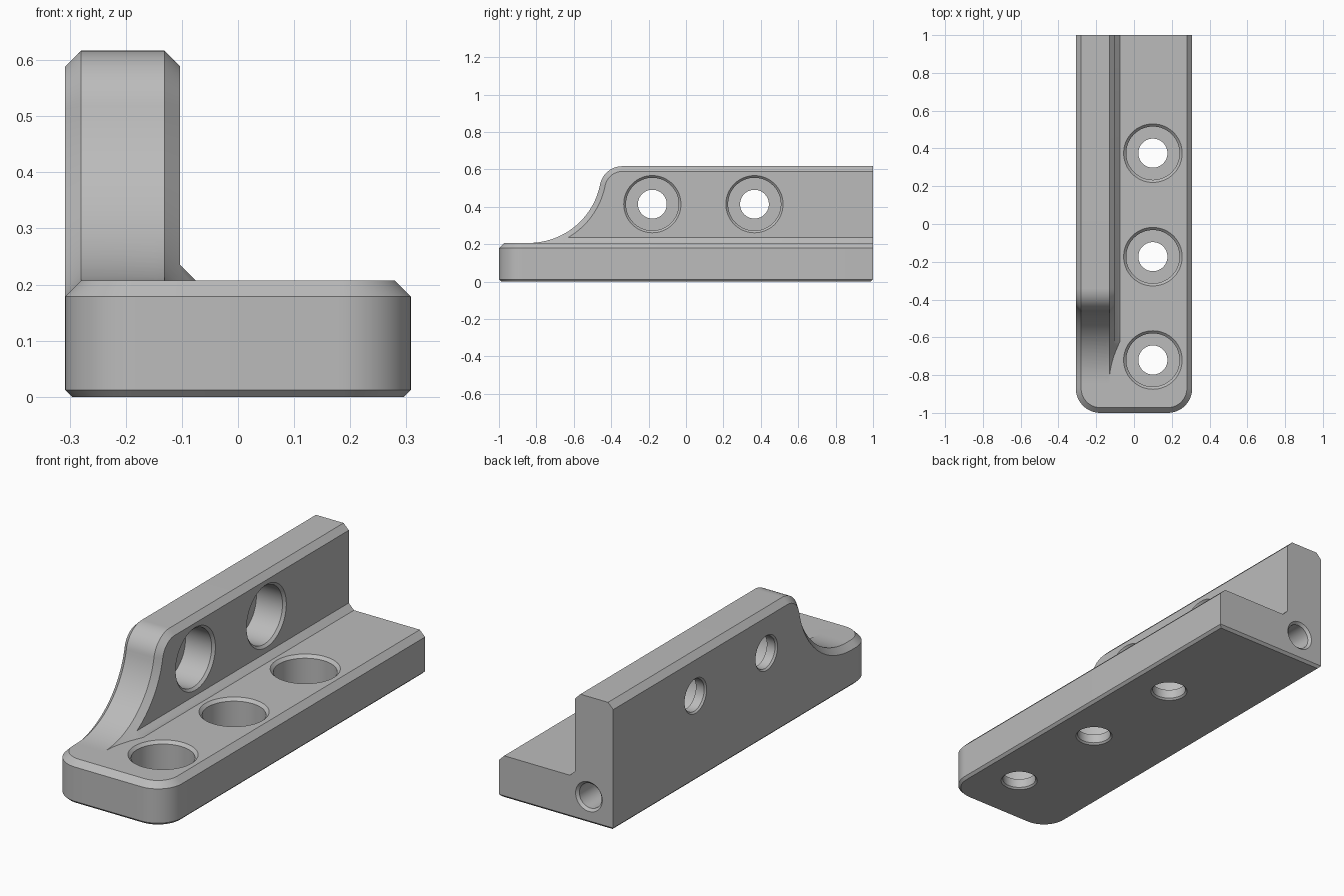
import bpy, bmesh, math
from mathutils import Vector

if "Cube" in bpy.data.objects:
    bpy.data.objects.remove(bpy.data.objects["Cube"])

X, C = 0.308, 0.028            # half width, main chamfer
BASE_Z = 0.207                 # top of the foot
WALL_IN = -0.103               # inner face of the upright

grey = bpy.data.materials.new("plain_grey")
grey.diffuse_color = (0.5, 0.5, 0.5, 1)
grey.use_nodes = True
grey.node_tree.nodes["Principled BSDF"].inputs["Base Color"].default_value = grey.diffuse_color


def loft(name, loops):
    """Closed solid through a list of equally sized point loops."""
    bm = bmesh.new()
    rings = [[bm.verts.new(p) for p in loop] for loop in loops]
    n = len(rings[0])
    for a, b in zip(rings, rings[1:]):
        for i in range(n):
            j = (i + 1) % n
            bm.faces.new((a[i], a[j], b[j], b[i]))
    bm.faces.new(rings[0])
    bm.faces.new(rings[-1])
    bmesh.ops.recalc_face_normals(bm, faces=bm.faces)
    me = bpy.data.meshes.new(name)
    bm.to_mesh(me)
    bm.free()
    me.materials.append(grey)
    ob = bpy.data.objects.new(name, me)
    bpy.context.collection.objects.link(ob)
    return ob


def combine(target, tool, operation):
    """Apply a boolean and remove the tool object."""
    mod = target.modifiers.new("cut", 'BOOLEAN')
    mod.operation, mod.solver, mod.object = operation, 'EXACT', tool
    bpy.context.view_layer.objects.active = target
    bpy.ops.object.modifier_apply(modifier=mod.name)
    bpy.data.objects.remove(tool)


def arc(cx, cy, r, a0, a1, n):
    return [(cx + r * math.cos(a0 + (a1 - a0) * i / n),
             cy + r * math.sin(a0 + (a1 - a0) * i / n)) for i in range(n + 1)]


def foot_outline(d, back, z, r=0.13):
    """Plan of the foot inset by d, with rounded front corners."""
    pts = [(X - d, 1 - back), (-X + d, 1 - back)]
    pts += arc(-X + r, -1 + r, r - d, math.pi, 1.5 * math.pi, 16)
    pts += arc(X - r, -1 + r, r - d, 1.5 * math.pi, 2 * math.pi, 16)
    return [(x, y, z) for x, y in pts]


def wall_outline(d, x):
    """Side profile of the upright inset by d, with its S-shaped front."""
    t = math.atan2(0.1, -0.5)
    pts = [(1, 0.1), (1, 0.617 - d)]
    pts += arc(-0.34, 0.495, 0.122 - d, math.pi / 2, t, 16)
    pts += arc(-0.84, 0.595, 0.388 + d, t - math.pi, -math.pi / 2, 24)[1:]
    pts.append((-0.84, 0.1))
    return [(x, y, z) for y, z in pts]


def round_cutter(origin, axis, steps, n=64):
    """Turned cutter: (depth, radius) steps along an axis."""
    o, a = Vector(origin), Vector(axis)
    u = a.orthogonal().normalized()
    v = a.cross(u)
    return loft("hole_cutter", [[o + a * d + (u * math.cos(k * 2 * math.pi / n)
                + v * math.sin(k * 2 * math.pi / n)) * r for k in range(n)]
                for d, r in steps])


# Foot
bracket = loft("angle_bracket", [
    foot_outline(0.012, 0.012, 0), foot_outline(0, 0, 0.012),
    foot_outline(0, 0, BASE_Z - C), foot_outline(C, 0, BASE_Z)])

# Upright with chamfered edges
wall = loft("upright", [
    wall_outline(C, -X), wall_outline(0, -X + C),
    wall_outline(0, WALL_IN - C), wall_outline(C, WALL_IN)])

# Sloped inner corner, ended by the extended chamfer of the upright
corner = loft("inner_corner", [
    wall_outline(0, -0.2), wall_outline(0, WALL_IN - C),
    wall_outline(2 * C, WALL_IN + C)])
section = [(-0.15, 0.12), (-0.15, BASE_Z + 0.075),
           (WALL_IN + C, BASE_Z), (WALL_IN + C, 0.12)]
prism = loft("corner_prism", [[(x, y, z) for x, z in section] for y in (-0.95, 1)])
combine(corner, prism, 'INTERSECT')

combine(bracket, wall, 'UNION')
combine(bracket, corner, 'UNION')

# Counterbored holes in foot and upright
bore = [(-0.01, 0.165), (0.014, 0.141), (0.155, 0.141),
        (0.155, 0.077), (0.199, 0.077), (0.217, 0.095)]
for y in (-0.72, -0.173, 0.375):
    combine(bracket, round_cutter((0.1, y, BASE_Z), (0, 0, -1), bore), 'DIFFERENCE')
for y in (-0.18, 0.366):
    combine(bracket, round_cutter((WALL_IN + 0.002, y, 0.414), (-1, 0, 0), bore),
            'DIFFERENCE')

# Blind hole in the back end
pin = [(-0.01, 0.082), (0.012, 0.06), (0.35, 0.06)]
combine(bracket, round_cutter((-0.177, 1, 0.13), (0, -1, 0), pin), 'DIFFERENCE')

# Smooth curves, sharp chamfers
bpy.ops.object.select_all(action='DESELECT')
bracket.select_set(True)
bpy.context.view_layer.objects.active = bracket
bpy.ops.object.shade_smooth_by_angle(angle=math.radians(25))
